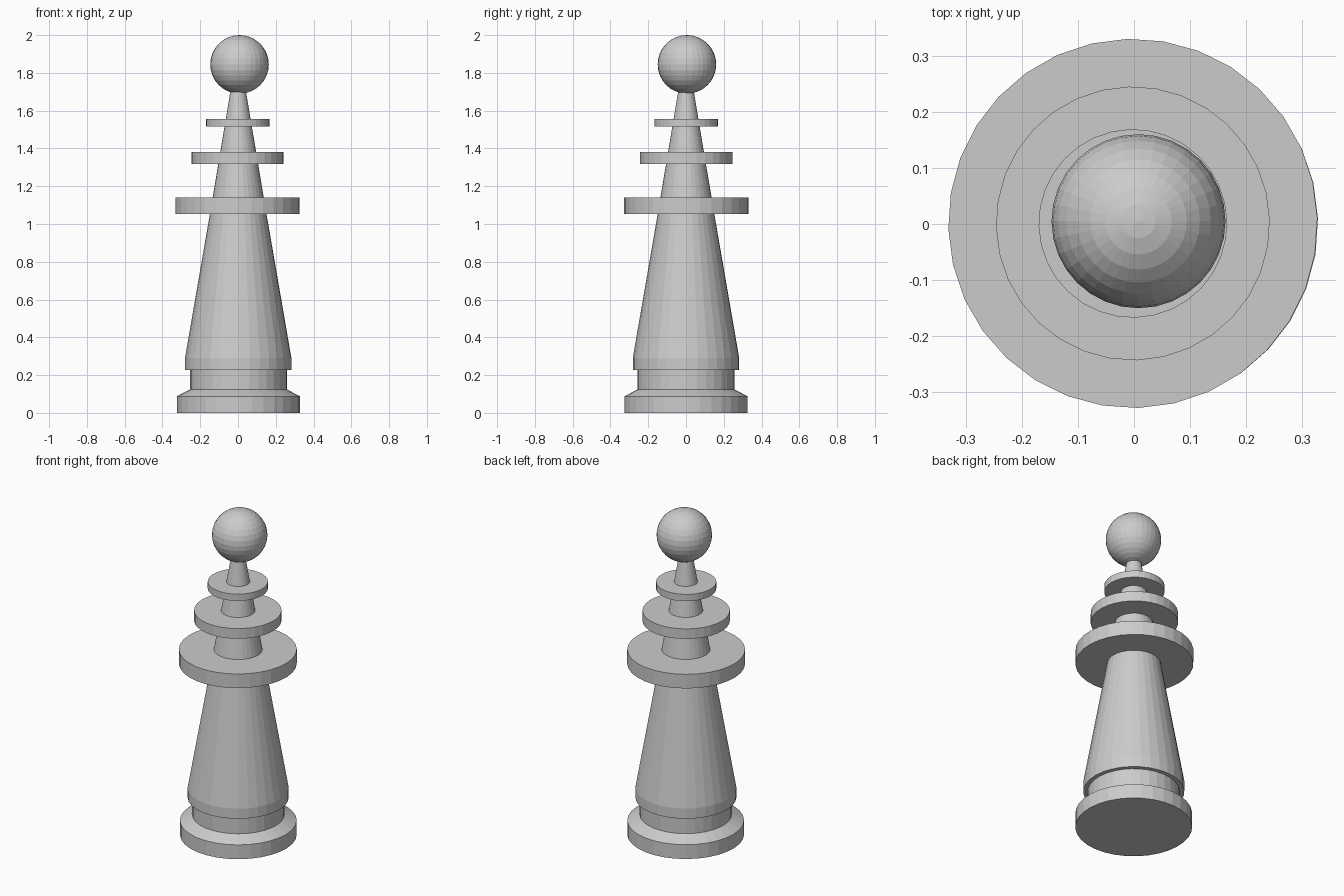
import bpy
import bmesh
from math import cos, sin, tau

if "Cube" in bpy.data.objects:
    bpy.data.objects.remove(bpy.data.objects["Cube"])

SIDES = 32
TURN = 0.03  # slight twist of the facets

grey = bpy.data.materials.new("plain_grey")
grey.use_nodes = True
grey.diffuse_color = (0.6, 0.6, 0.6, 1)
grey.node_tree.nodes["Principled BSDF"].inputs["Base Color"].default_value = (0.6, 0.6, 0.6, 1)


def finish(name, bm, location=(0, 0, 0)):
    bmesh.ops.recalc_face_normals(bm, faces=bm.faces)
    mesh = bpy.data.meshes.new(name)
    bm.to_mesh(mesh)
    bm.free()
    mesh.materials.append(grey)
    obj = bpy.data.objects.new(name, mesh)
    obj.location = location
    bpy.context.collection.objects.link(obj)
    return obj


def turned(name, profile, location=(0, 0, 0)):
    """Closed solid of revolution from (radius, height) pairs."""
    bm = bmesh.new()
    angles = [TURN + tau * i / SIDES for i in range(SIDES)]
    rings = [[bm.verts.new((r * cos(a), r * sin(a), z)) for a in angles]
             for r, z in profile]
    for low, high in zip(rings, rings[1:]):
        for i in range(SIDES):
            j = (i + 1) % SIDES
            bm.faces.new((low[i], low[j], high[j], high[i]))
    bm.faces.new(rings[0])
    bm.faces.new(rings[-1])
    return finish(name, bm, location)


# Foot with sloped shoulder and the narrower collar above it
turned("base", [(0.326, 0), (0.326, 0.088), (0.257, 0.124), (0.257, 0.235)],
       (0.002, 0, 0))

# Tapering body with a short straight lip
turned("body", [(0.282, 0.228), (0.282, 0.29), (0.15, 1.053), (0.04, 1.71)],
       (0.001, 0, 0))

# Three stacked discs
for name, radius, bottom, top in (("lower_disc", 0.329, 1.053, 1.14),
                                  ("middle_disc", 0.244, 1.318, 1.38),
                                  ("upper_disc", 0.168, 1.515, 1.557)):
    turned(name, [(radius, bottom), (radius, top)], (-0.002, 0.001, 0))

# Ball on top
ball = bmesh.new()
bmesh.ops.create_uvsphere(ball, u_segments=SIDES, v_segments=16, radius=0.155)
finish("ball", ball, (0.008, 0.005, 1.845))
